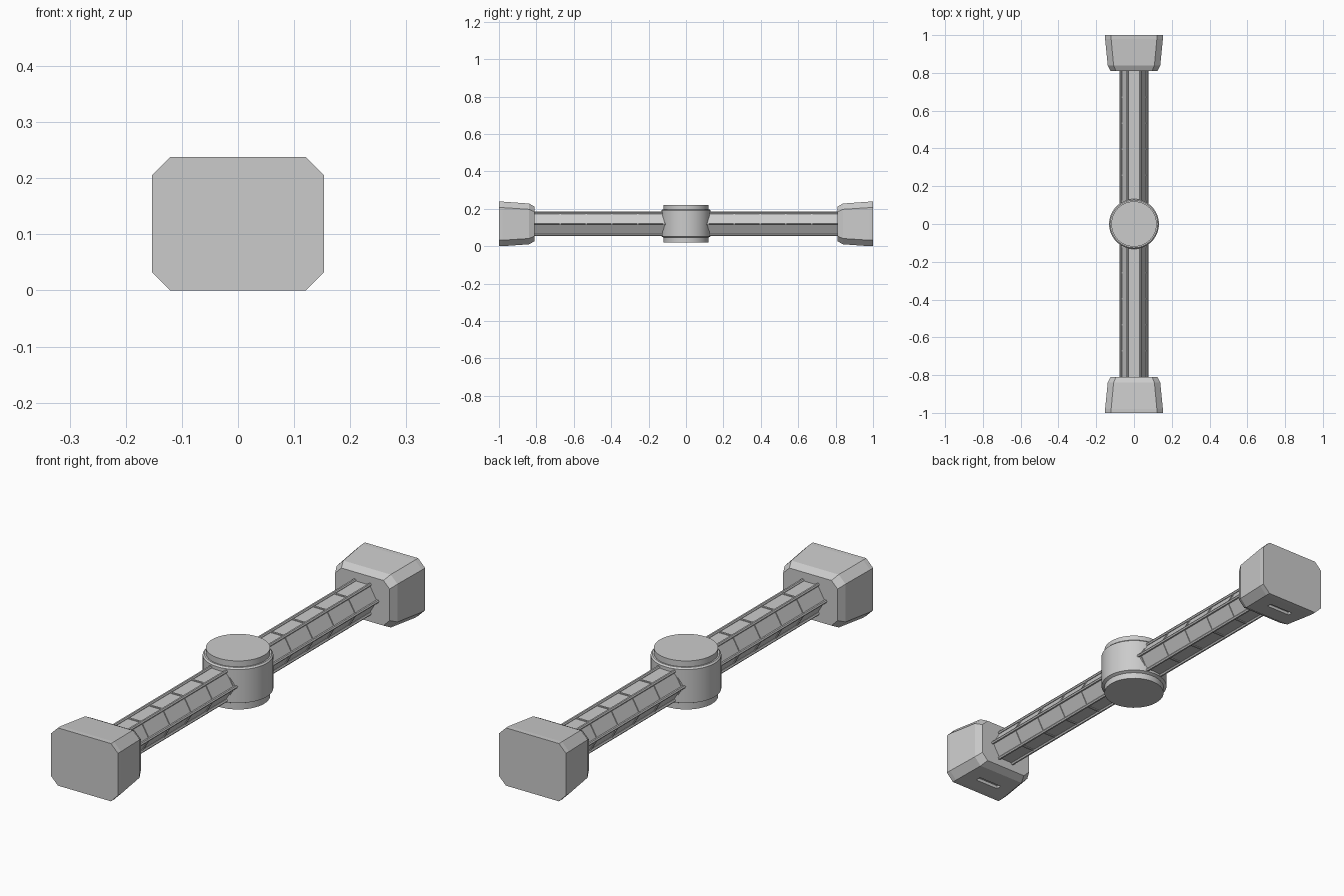
import bpy, bmesh, math
from mathutils import Vector

if "Cube" in bpy.data.objects:
    bpy.data.objects.remove(bpy.data.objects["Cube"])

CZ = 0.119          # height of the long axis
grey = bpy.data.materials.new("light_grey")
grey.diffuse_color = (0.6, 0.6, 0.6, 1)
grey.use_nodes = True
grey.node_tree.nodes["Principled BSDF"].inputs["Base Color"].default_value = grey.diffuse_color


def finish(name, bm, mirror=True):
    bmesh.ops.recalc_face_normals(bm, faces=bm.faces)
    me = bpy.data.meshes.new(name)
    bm.to_mesh(me)
    bm.free()
    me.materials.append(grey)
    ob = bpy.data.objects.new(name, me)
    bpy.context.collection.objects.link(ob)
    if mirror:
        m = ob.modifiers.new("mirror", 'MIRROR')
        m.use_axis = (False, True, False)
    return ob


def loft(bm, rings):
    """Closed skin through equal-length rings of points."""
    loops = [[bm.verts.new(p) for p in r] for r in rings]
    n = len(loops[0])
    for a, b in zip(loops, loops[1:]):
        for i in range(n):
            j = (i + 1) % n
            bm.faces.new((a[i], a[j], b[j], b[i]))
    bm.faces.new(loops[0])
    bm.faces.new(loops[-1])


def octagon(y, w, h, c):
    q = [(w, h - c), (w - c, h), (c - w, h), (-w, h - c),
         (-w, c - h), (c - w, -h), (w - c, -h), (w, c - h)]
    return [(x, y, CZ + z) for x, z in q]


def hexagon(y, r, cx=0, cz=0, turn=0):
    return [(cx + r * math.cos(turn + k * math.pi / 3), y,
             CZ + cz + r * math.sin(turn + k * math.pi / 3)) for k in range(6)]


# End blocks: tapered chamfered boxes with a straight rim
bm = bmesh.new()
loft(bm, [octagon(1.0, .153, .119, .032), octagon(.98, .153, .119, .032),
          octagon(.84, .139, .109, .031), octagon(.81, .124, .093, .028)])
cap = finish("end_block", bm, mirror=False)

# Slot cut into the underside of the end block
bm = bmesh.new()
bmesh.ops.create_cube(bm, size=1)
for v in bm.verts:
    v.co = Vector((v.co.x * .11, .92 + v.co.y * .022, .005 + v.co.z * .024))
cutter = finish("slot_cutter", bm, mirror=False)
cutter.hide_render = True
cutter.hide_viewport = True
b = cap.modifiers.new("slot", 'BOOLEAN')
b.operation = 'DIFFERENCE'
b.solver = 'EXACT'
b.object = cutter
m = cap.modifiers.new("mirror", 'MIRROR')
m.use_axis = (False, True, False)

# Arm core: recessed hexagonal tube
bm = bmesh.new()
loft(bm, [hexagon(.05, .066), hexagon(.83, .066)])
finish("arm_core", bm)

# Corner rails along the arm
bm = bmesh.new()
for k in range(6):
    a = k * math.pi / 3
    loft(bm, [hexagon(y, .0065, .069 * math.cos(a), .069 * math.sin(a), a)
              for y in (.08, .82)])
finish("arm_rails", bm)

# Cross ribs dividing the arm into panels
bm = bmesh.new()
for k in range(5):
    y = .81 - .138 * (k + 1)
    loft(bm, [hexagon(y - .004, .070), hexagon(y + .004, .070)])
finish("arm_ribs", bm)

# Central hub: turned drum with stepped lids
bm = bmesh.new()
N = 48
profile = [(.12, .02), (.12, .046), (.132, .052), (.132, .19),
           (.126, .196), (.12, .196), (.12, .22)]
loft(bm, [[(r * math.cos(2 * math.pi * i / N), r * math.sin(2 * math.pi * i / N), z)
           for i in range(N)] for r, z in profile])
hub = finish("hub_drum", bm, mirror=False)
bpy.context.view_layer.objects.active = hub
hub.select_set(True)
bpy.ops.object.shade_smooth_by_angle(angle=math.radians(25))
